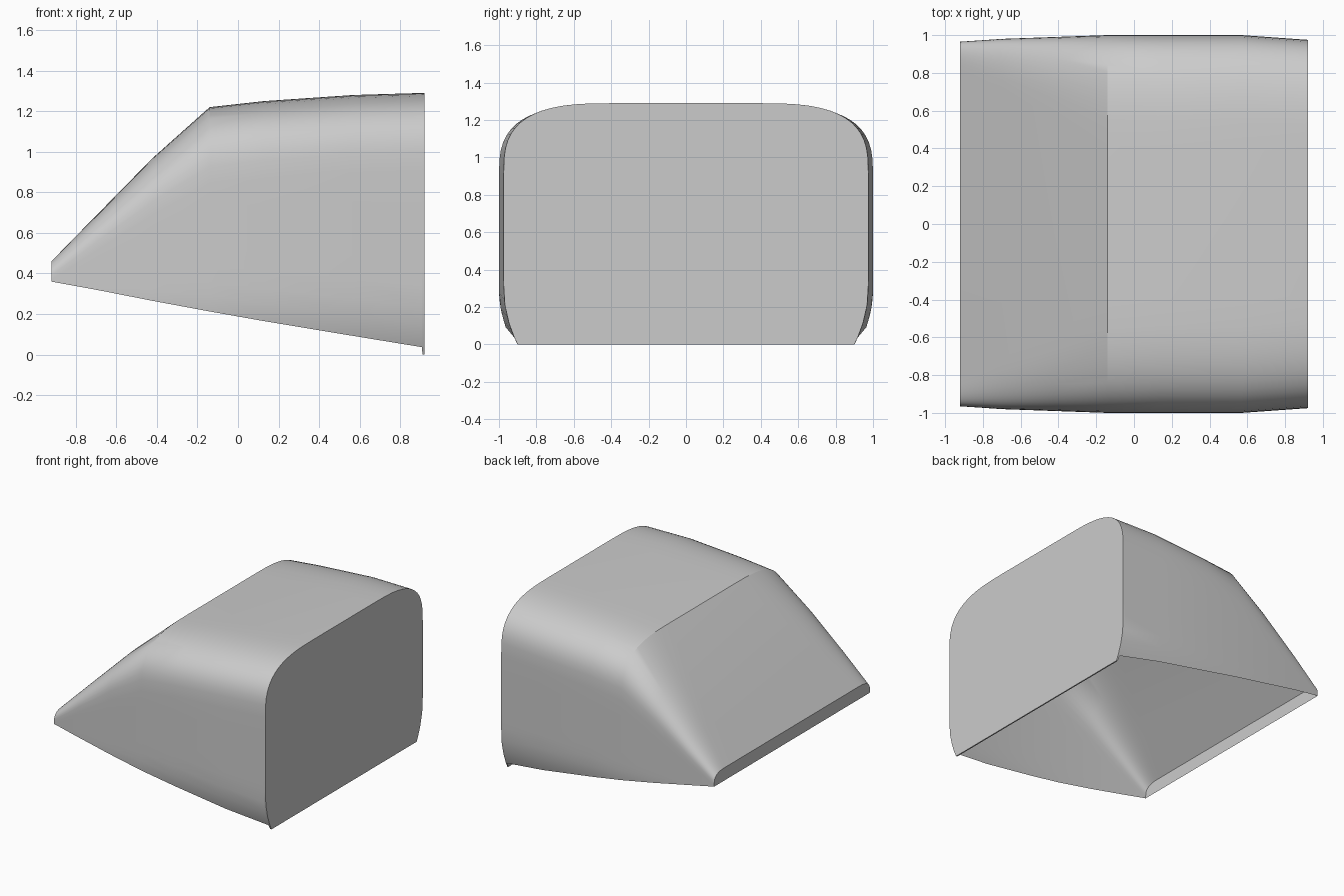
import bpy
import bmesh
import math

cube = bpy.data.objects.get("Cube")
if cube:
    bpy.data.objects.remove(cube)

grey = bpy.data.materials.new("plain_grey")
grey.use_nodes = True
colour = (0.6, 0.6, 0.6, 1)
grey.diffuse_color = colour
grey.node_tree.nodes["Principled BSDF"].inputs["Base Color"].default_value = colour

# Stations along x: x, half width, top, bottom, corner width, corner height
STATIONS = [
    (-0.92, 0.965, 0.46, 0.36, 0.15, 0.09),
    (-0.70, 0.980, 0.685, 0.32, 0.27, 0.17),
    (-0.42, 0.990, 0.97, 0.265, 0.42, 0.28),
    (-0.14, 1.000, 1.22, 0.213, 0.58, 0.38),
    (0.13, 1.000, 1.25, 0.165, 0.6, 0.38),
    (0.57, 1.000, 1.28, 0.092, 0.6, 0.38),
    (0.906, 0.976, 1.29, 0.037, 0.6, 0.38),
    (0.91, 0.976, 1.29, 0.0, 0.6, 0.38),
    (0.92, 0.975, 1.29, 0.0, 0.6, 0.38),
]
WALL_STEPS, CORNER_STEPS = 8, 14


def half_section(width, top, bottom, corner_w, corner_h):
    """Right half of a section, from the lower wall edge up to the roof."""
    points = []
    shoulder = top - corner_h
    for i in range(WALL_STEPS):
        z = bottom + (shoulder - bottom) * (i / WALL_STEPS) ** 1.5
        tuck = 0.075 * max(0, 1 - z / 0.3) ** 2
        points.append((width - tuck, z))
    for i in range(CORNER_STEPS + 1):
        a = math.pi / 2 * i / CORNER_STEPS
        y = width - corner_w + corner_w * max(0, math.cos(a)) ** (2 / 3)
        points.append((y, shoulder + corner_h * math.sin(a) ** (2 / 3)))
    return points


# Open-bottomed hood lofted through the stations
bm = bmesh.new()
rings = []
for x, *shape in STATIONS:
    half = half_section(*shape)
    outline = half + [(-y, z) for y, z in reversed(half)]
    rings.append([bm.verts.new((x, y, z)) for y, z in outline])

for a, b in zip(rings, rings[1:]):
    for i in range(len(a) - 1):
        bm.faces.new((a[i], a[i + 1], b[i + 1], b[i]))

# Flat end panels and the narrow lip under the tall one
bm.faces.new(rings[0])
bm.faces.new(rings[-1])
bm.faces.new((rings[-2][0], rings[-1][0], rings[-1][-1], rings[-2][-1]))
bmesh.ops.recalc_face_normals(bm, faces=bm.faces)

mesh = bpy.data.meshes.new("hood_shell")
bm.to_mesh(mesh)
bm.free()
mesh.materials.append(grey)
hood = bpy.data.objects.new("hood_shell", mesh)
bpy.context.collection.objects.link(hood)

bpy.ops.object.select_all(action='DESELECT')
hood.select_set(True)
bpy.context.view_layer.objects.active = hood
bpy.ops.object.shade_smooth_by_angle(angle=math.radians(30))
